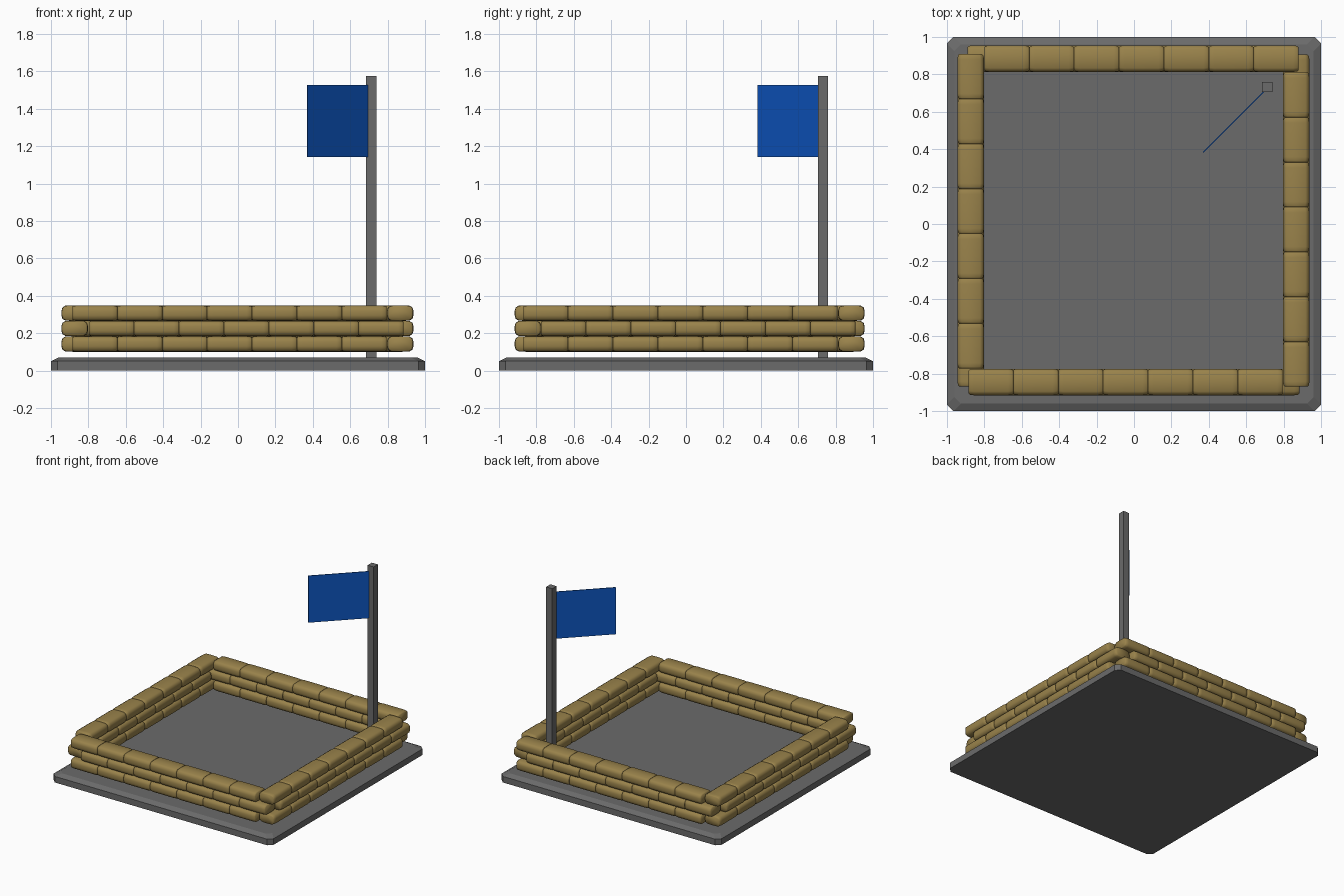
import bpy
import bmesh
from mathutils import Matrix, Vector
from math import radians

cube = bpy.data.objects.get("Cube")
if cube:
    bpy.data.objects.remove(cube, do_unlink=True)


def make_material(name, rgb):
    mat = bpy.data.materials.new(name)
    mat.use_nodes = True
    color = (*rgb, 1.0)
    mat.diffuse_color = color
    bsdf = mat.node_tree.nodes["Principled BSDF"]
    bsdf.inputs["Base Color"].default_value = color
    bsdf.inputs["Roughness"].default_value = 0.9
    return mat


STONE = make_material("stone grey", (0.145, 0.145, 0.145))
SACK = make_material("sack tan", (0.32, 0.225, 0.07))
BLUE = make_material("flag blue", (0.004, 0.09, 0.52))


def finish(bm, name, mat, smooth=False):
    bmesh.ops.recalc_face_normals(bm, faces=bm.faces)
    mesh = bpy.data.meshes.new(name)
    bm.to_mesh(mesh)
    bm.free()
    mesh.materials.append(mat)
    for face in mesh.polygons:
        face.use_smooth = smooth
    obj = bpy.data.objects.new(name, mesh)
    bpy.context.collection.objects.link(obj)
    return obj


def loft(bm, rings):
    """Skin a list of equal-length point rings and cap both ends."""
    loops = [[bm.verts.new(p) for p in ring] for ring in rings]
    for a, b in zip(loops, loops[1:]):
        for i in range(len(a)):
            j = (i + 1) % len(a)
            bm.faces.new((a[i], a[j], b[j], b[i]))
    bm.faces.new(loops[0])
    bm.faces.new(loops[-1])


def box(name, mat, center, size, turn=0.0):
    bm = bmesh.new()
    bmesh.ops.create_cube(bm, size=1.0)
    bmesh.ops.transform(bm, matrix=Matrix.Diagonal((*size, 1.0)), verts=bm.verts)
    obj = finish(bm, name, mat)
    obj.location = center
    obj.rotation_euler.z = turn
    return obj


# Base slab with clipped corners and a sloped rim
def slab_ring(half, z, clip=0.035):
    ring = []
    for sx, sy in ((1, 1), (-1, 1), (-1, -1), (1, -1)):
        pair = [(sx * half, sy * (half - clip), z), (sx * (half - clip), sy * half, z)]
        ring += pair if sx == sy else pair[::-1]
    return ring


bm = bmesh.new()
loft(bm, [slab_ring(1.0, 0), slab_ring(1.0, 0.05), slab_ring(0.96, 0.07)])
finish(bm, "base_slab", STONE)

# Sandbags: one soft tapered sack, repeated along each wall
BAG_LENGTH = 0.24
QUARTER = [(0.071, 0.012), (0.066, 0.03), (0.05, 0.04)]
PROFILE = (QUARTER + [(0, 0.042)] + [(-w, h) for w, h in QUARTER[::-1]]
           + [(-w, -h) for w, h in QUARTER] + [(0, -0.042)]
           + [(w, -h) for w, h in QUARTER[::-1]])
TAPER = [(-0.5, 0.86), (-0.47, 0.96), (-0.38, 1.0),
         (0.38, 1.0), (0.47, 0.96), (0.5, 0.86)]


def add_bag(bm, center, along_x):
    rings = []
    for t, s in TAPER:
        ring = []
        for w, h in PROFILE:
            offset = (t * BAG_LENGTH, w * s, h * s)
            if not along_x:
                offset = (w * s, t * BAG_LENGTH, h * s)
            ring.append(Vector(center) + Vector(offset))
        rings.append(ring)
    loft(bm, rings)


# Each wall: name, runs along x, fixed coordinate, run start on odd / even courses
WALLS = [
    ("front_wall", True, -0.845, -0.885, -0.795),
    ("back_wall", True, 0.884, -0.80, -0.89),
    ("left_wall", False, 0.867, -0.87, -0.775),
    ("right_wall", False, -0.873, -0.772, -0.87),
]
COURSES = [0.142, 0.225, 0.307]
for name, along_x, fixed, odd_start, even_start in WALLS:
    bm = bmesh.new()
    for course, z in enumerate(COURSES):
        start = even_start if course == 1 else odd_start
        for i in range(7):
            run = start + (i + 0.5) * BAG_LENGTH
            center = (run, fixed, z) if along_x else (fixed, run, z)
            add_bag(bm, center, along_x)
    finish(bm, name + "_sandbags", SACK, smooth=True)

# Flag pole and the flag hanging diagonally towards the middle
box("flag_pole", STONE, (0.712, 0.732, 0.82), (0.055, 0.055, 1.51))
box("flag", BLUE, (0.533, 0.546, 1.335), (0.46, 0.006, 0.385), radians(45))
